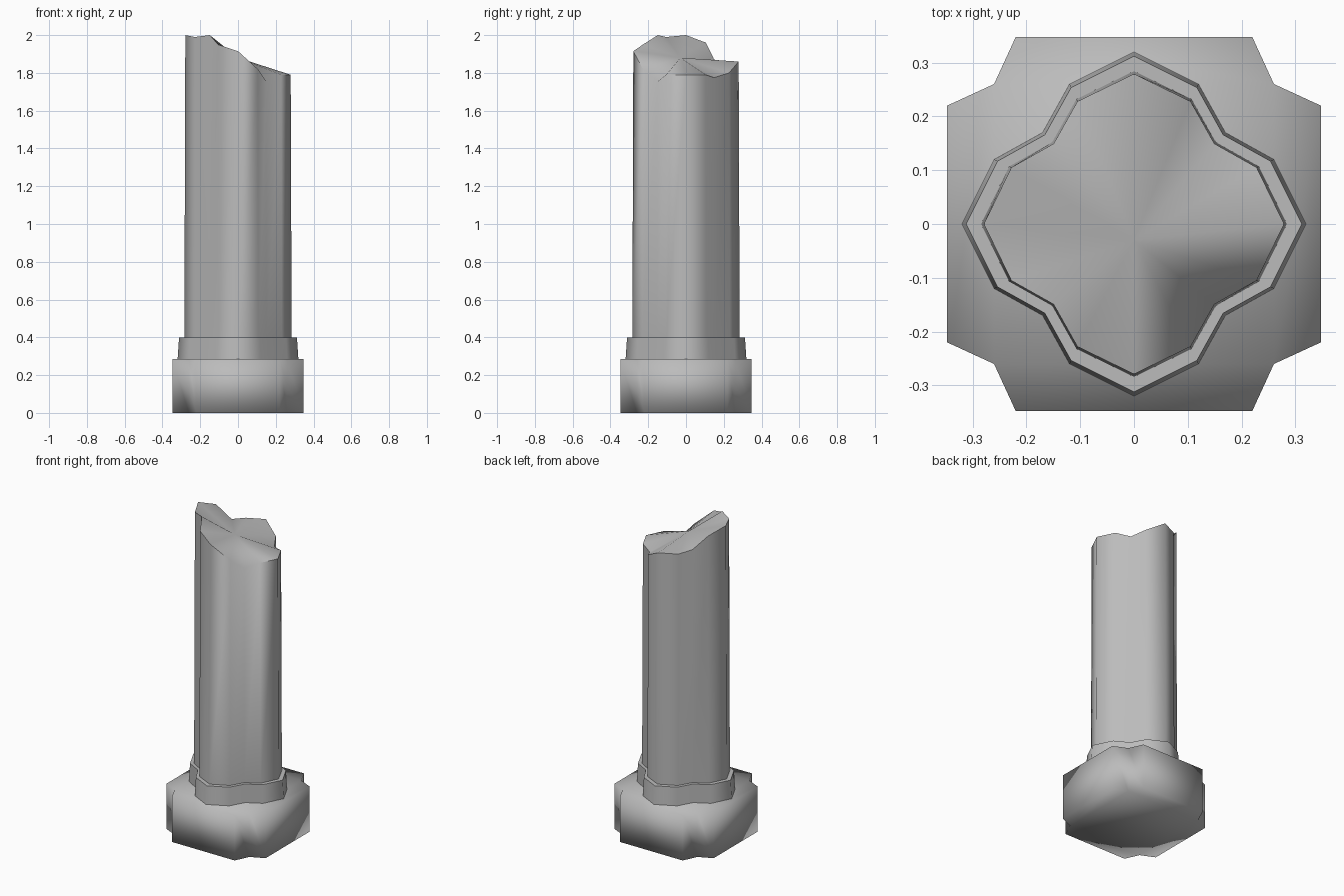
import bpy, bmesh, math

cube = bpy.data.objects.get("Cube")
if cube:
    bpy.data.objects.remove(cube, do_unlink=True)

# Single stone colour
stone = bpy.data.materials.new("grey stone")
stone.use_nodes = True
colour = (0.5, 0.5, 0.5, 1)
stone.diffuse_color = colour
bsdf = next(n for n in stone.node_tree.nodes if n.type == "BSDF_PRINCIPLED")
bsdf.inputs["Base Color"].default_value = colour
bsdf.inputs["Roughness"].default_value = 0.9


def four_fold(quarter):
    """Repeat a quarter outline around the z axis."""
    points = []
    for _ in range(4):
        points += quarter
        quarter = [(-y, x) for x, y in quarter]
    return points


def ring(bm, outline, heights, scale=1):
    return [bm.verts.new((x * scale, y * scale, z)) for (x, y), z in zip(outline, heights)]


def bridge(bm, low, high):
    n = len(low)
    for i in range(n):
        j = (i + 1) % n
        bm.faces.new((low[i], low[j], high[j], high[i]))


def finish(bm, name, sharp_angle):
    bmesh.ops.recalc_face_normals(bm, faces=bm.faces[:])
    mesh = bpy.data.meshes.new(name)
    bm.to_mesh(mesh)
    bm.free()
    mesh.materials.append(stone)
    obj = bpy.data.objects.new(name, mesh)
    bpy.context.collection.objects.link(obj)
    bpy.ops.object.select_all(action="DESELECT")
    obj.select_set(True)
    bpy.context.view_layer.objects.active = obj
    bpy.ops.object.shade_smooth_by_angle(angle=math.radians(sharp_angle))
    return obj


# Square plinth with notched corners, softly shaded all over
bm = bmesh.new()
plan = four_fold([(0.347, -0.22), (0.347, 0.22), (0.26, 0.26)])
low = ring(bm, plan, [0] * len(plan))
high = ring(bm, plan, [0.285] * len(plan))
bridge(bm, low, high)
for level in (low, high):
    corners = level[2::3]
    bm.faces.new(corners)
    for i in range(4):
        bm.faces.new((corners[i - 1], level[3 * i], level[3 * i + 1], corners[i]))
notches = [bm.edges.get((low[i], high[i])) for i in range(2, len(plan), 3)]
bmesh.ops.subdivide_edges(bm, edges=notches, cuts=1)
finish(bm, "plinth", 180)

# Lobed collar with a slight taper
lobes = four_fold([(0.32, 0), (0.26, 0.12), (0.17, 0.17), (0.12, 0.26)])
bm = bmesh.new()
low = ring(bm, lobes, [0.28] * len(lobes))
high = ring(bm, lobes, [0.4] * len(lobes), 0.975)
bridge(bm, low, high)
bm.faces.new(low)
bm.faces.new(high)
finish(bm, "collar", 60)

# Lobed shaft with a broken, uneven top
flutes = four_fold([(0.284, 0), (0.232, 0.107), (0.152, 0.152), (0.107, 0.232)])
broken = [1.79, 1.79, 1.775, 1.8, 1.86, 1.86, 1.87, 1.96,
          2.0, 1.99, 2.0, 1.95, 1.915, 1.82, 1.755, 1.79]
bm = bmesh.new()
low = ring(bm, flutes, [0.39] * len(flutes))
high = ring(bm, flutes, broken, 0.982)
bridge(bm, low, high)
bm.faces.new(low)
peak = bm.verts.new((0, -0.03, 1.88))
for i in range(len(high)):
    bm.faces.new((high[i - 1], high[i], peak))
finish(bm, "broken_shaft", 60)
